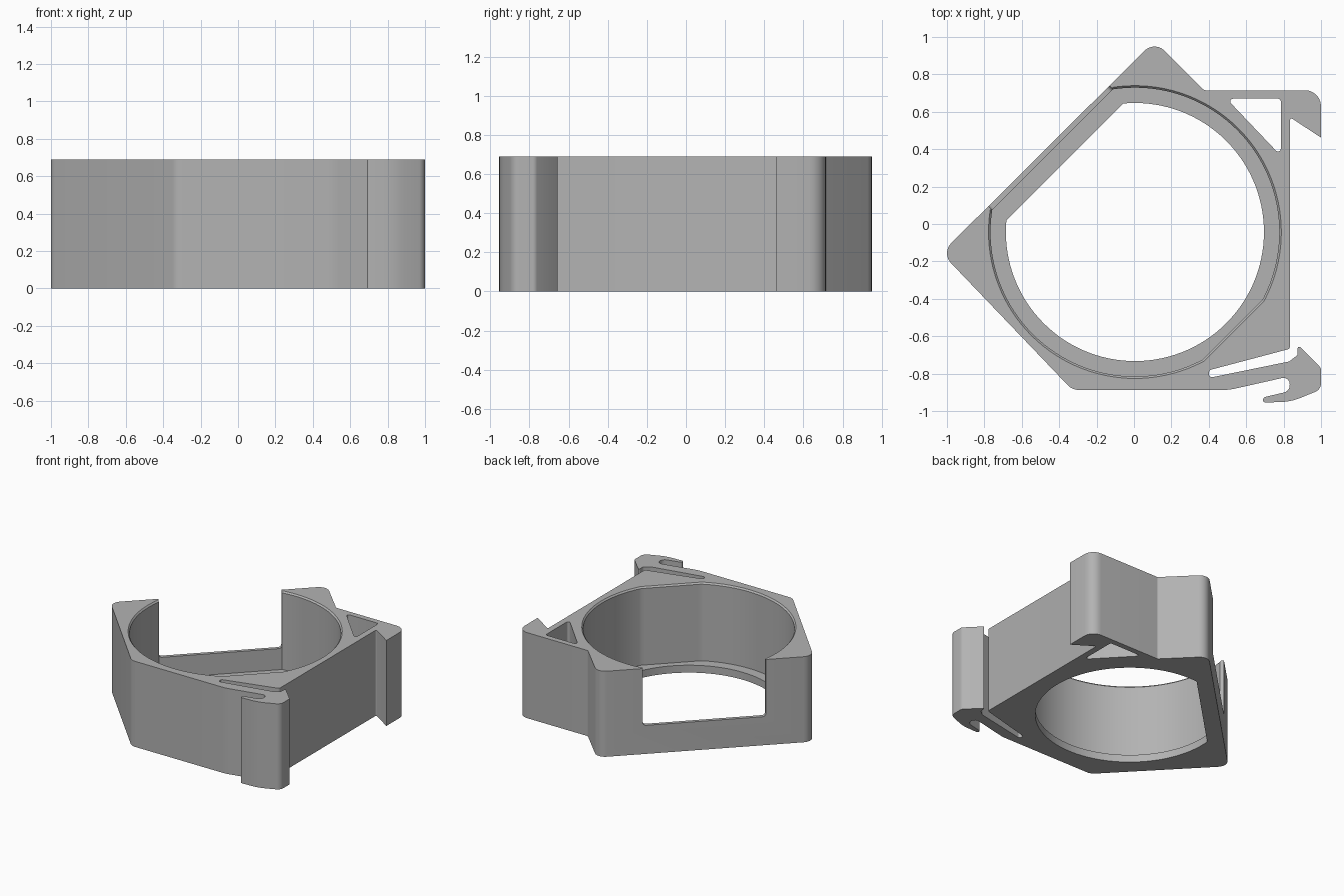
import bpy, bmesh, math
from mathutils import Vector, Matrix

if "Cube" in bpy.data.objects:
    bpy.data.objects.remove(bpy.data.objects["Cube"], do_unlink=True)

HEIGHT = 0.69
SILL = 0.23
LEDGE = 0.06
CENTRE = Vector((0.005, -0.043))

grey = bpy.data.materials.new("plain grey")
grey.use_nodes = True
colour = (0.45, 0.45, 0.45, 1)
grey.diffuse_color = colour
grey.node_tree.nodes["Principled BSDF"].inputs["Base Color"].default_value = colour


def rounded(corners, steps=6):
    """Turn (x, y, radius) corners into a filleted outline."""
    out = []
    for i, (x, y, r) in enumerate(corners):
        p = Vector((x, y))
        a = Vector(corners[i - 1][:2]) - p
        b = Vector(corners[(i + 1) % len(corners)][:2]) - p
        if r == 0:
            out.append(p)
            continue
        half = a.angle(b) / 2
        reach = min(r / math.tan(half), 0.49 * a.length, 0.49 * b.length)
        r = reach * math.tan(half)
        a.normalize()
        b.normalize()
        mid = p + (a + b).normalized() * (r / math.sin(half))
        start, end = p + a * reach - mid, p + b * reach - mid
        sweep = start.angle_signed(end)
        for k in range(steps + 1):
            t = -sweep * k / steps
            out.append(mid + Matrix.Rotation(t, 2) @ start)
    return out


def bore(radius, flats):
    """Circle around CENTRE cut by flats given as (direction, distance)."""
    angles = [math.tau * k / 120 for k in range(120)]
    for direction, dist in flats:
        spread = math.acos(dist / radius)
        angles += [(direction + s * spread) % math.tau for s in (-1, 1)]
    pts = []
    for a in sorted(angles):
        r = radius
        for direction, dist in flats:
            c = math.cos(a - direction)
            if c > 0:
                r = min(r, dist / c)
        pts.append(CENTRE + r * Vector((math.cos(a), math.sin(a))))
    return pts


def loft(name, rings):
    """Solid through rings of (outline, z)."""
    bm = bmesh.new()
    loops = [[bm.verts.new((p[0], p[1], z)) for p in pts] for pts, z in rings]
    bm.faces.new(loops[0][::-1])
    bm.faces.new(loops[-1])
    for low, high in zip(loops, loops[1:]):
        for i in range(len(low)):
            bm.faces.new((low[i - 1], low[i], high[i], high[i - 1]))
    bmesh.ops.recalc_face_normals(bm, faces=bm.faces)
    mesh = bpy.data.meshes.new(name)
    bm.to_mesh(mesh)
    bm.free()
    mesh.materials.append(grey)
    obj = bpy.data.objects.new(name, mesh)
    bpy.context.collection.objects.link(obj)
    return obj


# Outer outline with the fixed hook and the springy clip arm
outline = [
    (-0.33, -0.887, 0.08), (0.51, -0.887, 0.3),
    # clip arm underside, slot and curled finger
    (0.83, -0.815, 0.04), (0.835, -0.893, 0.04), (0.69, -0.927, 0.02),
    (0.69, -0.955, 0.02), (0.84, -0.95, 0.3), (1, -0.885, 0.05),
    # clip tooth and long slot
    (1, -0.77, 0.03), (0.875, -0.645, 0.008), (0.875, -0.70, 0.02),
    (0.83, -0.735, 0.02), (0.40, -0.823, 0.02), (0.40, -0.782, 0.02),
    (0.835, -0.667, 0.02),
    # straight side and fixed hook
    (0.835, 0.57, 0.008), (1, 0.462, 0), (1, 0.715, 0.085),
    # back corner and left corner
    (0.375, 0.715, 0.02), (0.11, 0.98, 0.075),
    (-1.03, -0.155, 0.075),
]
body = loft("clip_ring_body", [(rounded(outline), 0), (rounded(outline), HEIGHT)])

# Stepped bore with flats, and a small chamfer at the rim
back_left, front_right = math.radians(135), math.radians(315)
wide = bore(0.772, [(back_left, 0.622), (front_right, 0.739)])
flared = [CENTRE + (p - CENTRE) * 1.03 for p in wide]
rim = [CENTRE + (p - CENTRE) * 1.014 for p in wide]
narrow = bore(0.69, [(back_left, 0.53)])
bore_cutter = loft("bore_cutter", [
    (wide, LEDGE), (wide, HEIGHT - 0.012), (rim, HEIGHT), (flared, HEIGHT + 0.02)])
hole_cutter = loft("hole_cutter", [(narrow, -0.1), (narrow, LEDGE + 0.1)])

# Triangular opening beside the hook
triangle = rounded([(0.785, 0.67, 0.015), (0.495, 0.67, 0.015), (0.785, 0.365, 0.015)])
triangle_cutter = loft("triangle_cutter", [(triangle, -0.1), (triangle, HEIGHT + 0.1)])

# Window, open at the top, through the back left wall
window = rounded([(-0.457, SILL, 0.025), (0.457, SILL, 0.025),
                  (0.457, 1, 0), (-0.457, 1, 0)])
window_cutter = loft("window_cutter", [(window, 0.55), (window, 0.9)])
along = Vector((1, 1, 0)).normalized()
outward = Vector((-1, 1, 0)).normalized()
frame = Matrix((along, Vector((0, 0, 1)), outward)).transposed().to_4x4()
window_cutter.data.transform(Matrix.Translation(CENTRE.to_3d()) @ frame)
bm = bmesh.new()
bm.from_mesh(window_cutter.data)
bmesh.ops.recalc_face_normals(bm, faces=bm.faces)
bm.to_mesh(window_cutter.data)
bm.free()

# Cut everything out of the body
bpy.context.view_layer.objects.active = body
for cutter in (bore_cutter, hole_cutter, triangle_cutter, window_cutter):
    mod = body.modifiers.new(cutter.name, "BOOLEAN")
    mod.operation = "DIFFERENCE"
    mod.solver = "EXACT"
    mod.object = cutter
    bpy.ops.object.modifier_apply(modifier=mod.name)
    bpy.data.objects.remove(cutter, do_unlink=True)

bpy.ops.object.select_all(action="DESELECT")
body.select_set(True)
bpy.ops.object.shade_smooth_by_angle(angle=math.radians(30))
